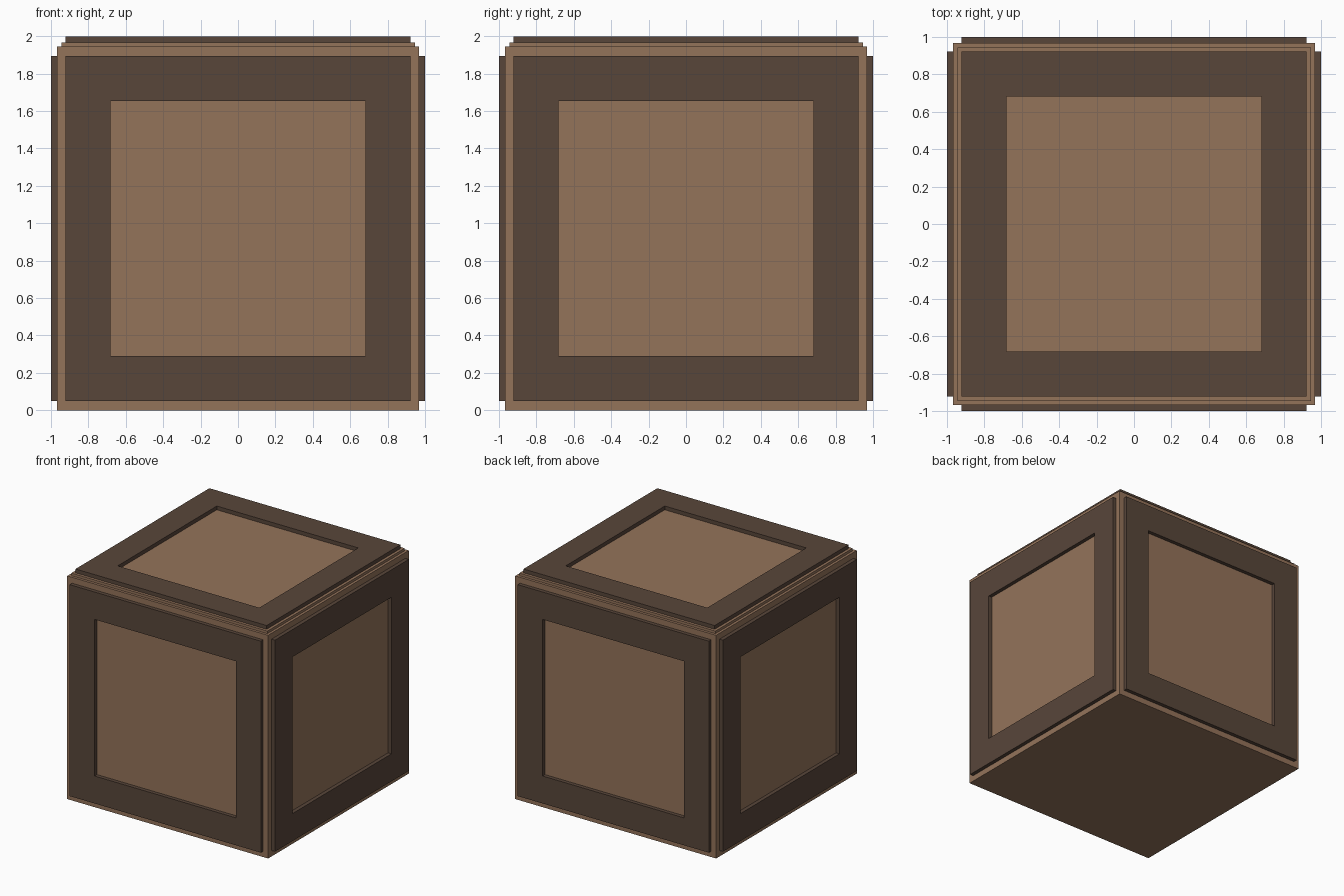
import bpy, bmesh, math
from mathutils import Matrix, Vector

if "Cube" in bpy.data.objects:
    bpy.data.objects.remove(bpy.data.objects["Cube"])


def material(name, color):
    m = bpy.data.materials.new(name)
    m.diffuse_color = (*color, 1)
    m.use_nodes = True
    m.node_tree.nodes["Principled BSDF"].inputs["Base Color"].default_value = m.diffuse_color
    return m


TAN = material("tan wood", (0.296, 0.172, 0.102))
DARK = material("dark wood", (0.098, 0.061, 0.042))

HALF = 0.968          # half width of the body
BODY_TOP = 1.944
LIP_TOP = 1.966
MID = BODY_TOP / 2
THICK = 0.033         # how far a frame stands proud


def finish(name, bm, mat):
    bmesh.ops.recalc_face_normals(bm, faces=bm.faces)
    me = bpy.data.meshes.new(name)
    bm.to_mesh(me)
    bm.free()
    me.materials.append(mat)
    ob = bpy.data.objects.new(name, me)
    bpy.context.collection.objects.link(ob)
    return ob


def box(name, half, z0, z1, mat):
    bm = bmesh.new()
    size = Matrix.Diagonal((2 * half, 2 * half, z1 - z0, 1))
    bmesh.ops.create_cube(bm, size=1, matrix=Matrix.Translation((0, 0, (z0 + z1) / 2)) @ size)
    return finish(name, bm, mat)


def frame(name, matrix, outer=0.921, inner=0.682):
    """Square frame lying on its local z = 0 plane, placed by matrix."""
    bm = bmesh.new()
    corners = [(-1, -1), (1, -1), (1, 1), (-1, 1)]
    rings = [[bm.verts.new((x * r, y * r, z)) for x, y in corners]
             for r, z in ((outer, 0), (outer, THICK), (inner, THICK), (inner, 0))]
    for a, b in zip(rings, rings[1:] + rings[:1]):
        for i in range(4):
            j = (i + 1) % 4
            bm.faces.new((a[i], a[j], b[j], b[i]))
    bm.transform(matrix)
    return finish(name, bm, DARK)


# Crate body and the thin stepped lid
box("crate_body", HALF, 0, BODY_TOP, TAN)
box("lid_step", 0.945, BODY_TOP, LIP_TOP, TAN)

# Raised frames on the four sides
for i, side in enumerate(("front", "right", "back", "left")):
    turn = Matrix.Rotation(i * math.pi / 2, 4, 'Z')
    stand = Matrix.Translation((0, -HALF, MID)) @ Matrix.Rotation(math.pi / 2, 4, 'X')
    frame(side + "_frame", turn @ stand)

# Raised frame on the lid
frame("top_frame", Matrix.Translation(Vector((0, 0, LIP_TOP))))
